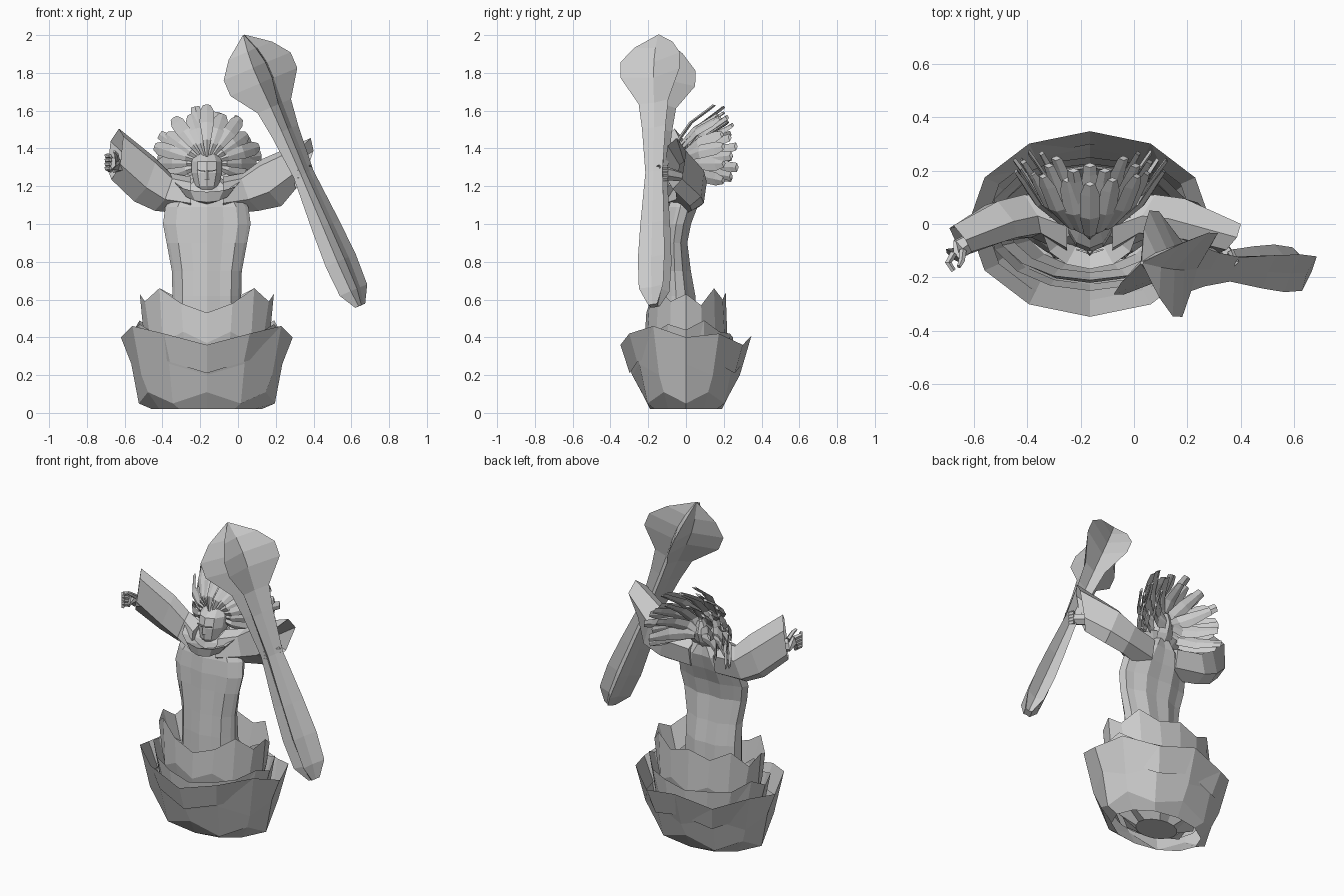
import bpy, bmesh
from math import sin, cos, tan, pi, radians
from mathutils import Vector as V

if "Cube" in bpy.data.objects:
    bpy.data.objects.remove(bpy.data.objects["Cube"])

stone = bpy.data.materials.new("pale grey")
stone.use_nodes = True
GREY = (0.6, 0.6, 0.6, 1)
stone.diffuse_color = GREY
stone.node_tree.nodes["Principled BSDF"].inputs["Base Color"].default_value = GREY
CX = -0.165  # body centre line


def loft(name, rings, cap_start=False, cap_end=False):
    """Skin a list of equal-sized point rings with flat quads."""
    bm = bmesh.new()
    rows = [[bm.verts.new(p) for p in ring] for ring in rings]
    n = len(rows[0])
    for a, b in zip(rows, rows[1:]):
        for i in range(n):
            j = (i + 1) % n
            bm.faces.new((a[i], a[j], b[j], b[i]))
    if cap_start:
        bm.faces.new(rows[0][::-1])
    if cap_end:
        bm.faces.new(rows[-1])
    bmesh.ops.recalc_face_normals(bm, faces=bm.faces)
    me = bpy.data.meshes.new(name)
    bm.to_mesh(me)
    bm.free()
    me.materials.append(stone)
    ob = bpy.data.objects.new(name, me)
    bpy.context.collection.objects.link(ob)
    return ob


def oval(z, hx, front, back, n=16):
    """Horizontal ring starting at the front, with its own front and back y."""
    mid, hy = (front + back) / 2, (back - front) / 2
    return [V((CX + hx * sin(2 * pi * i / n), mid - hy * cos(2 * pi * i / n), z)) for i in range(n)]


# Petal tiers of the base: rim heights run from the front round to the back, mirrored
def petal_tier(name, profile, rim, rx, ry, inner, cap):
    rim = rim + rim[-2:0:-1]
    n = len(rim)
    rings = [oval(z, hx, -hy, hy, n) for z, hx, hy in profile]
    top = oval(0, rx, -ry, ry, n)
    lip = oval(0, rx * inner, -ry * inner, ry * inner, n)
    for i, z in enumerate(rim):
        top[i].z = z
        lip[i].z = z - 0.15
    # faceted wobble on the middle rings
    for k, ring in enumerate(rings[1:]):
        for i, p in enumerate(ring):
            p.z += 0.03 * (-1) ** (i + k)
    return loft(name, rings + [top, lip], cap_start=cap)


petal_tier("outer_petals", [(0.02, .29, .19), (0.08, .36, .235), (0.23, .40, .285)],
           [.36, .42, .46, .40, .42, .36, .41], .455, .347, .86, False)
petal_tier("middle_petals", [(0.1, .27, .2), (0.25, .33, .24)],
           [.36, .39, .42, .47, .44, .49, .43, .42, .40], .385, .25, .9, False)
petal_tier("inner_petals", [(0.03, .13, .1), (0.1, .24, .16), (0.4, .33, .22)],
           [.53, .58, .66, .59, .63, .57, .66, .60, .64], .355, .21, .86, True)

# Torso with ribbed gown
body = [(.25, .19, -.16, .06), (.62, .182, -.15, .045), (.75, .185, -.14, .02), (.9, .213, -.13, 0),
        (1.0, .232, -.125, .02), (1.09, .22, -.115, .055), (1.18, .16, -.09, .08), (1.24, .08, -.05, .07)]
loft("torso", [[V((p.x, p.y + (.012 if i % 2 else 0), p.z)) for i, p in enumerate(oval(*s))]
               for s in body], True, True)

# Pointed bowl collar, low at the front
collar = []
for hx, front, back, rise in [(.06, -.11, .04, -.01), (.125, -.155, .06, 0),
                              (.175, -.168, .09, .055), (.08, -.07, .06, .02)]:
    ring = oval(0, hx, front, back, 12)
    for i, p in enumerate(ring):
        p.z = 1.17 - 0.055 * cos(2 * pi * i / 12) + rise
    collar.append(ring)
loft("collar", collar)


# Sleeves: six-sided sections, centre / half width / half height
def sleeve(name, sections):
    rings = []
    for c, w, h in sections:
        c, w, h = V(c), V(w), V(h)
        rings.append([c + h, c + w + h * .5, c + w * .8 - h * .6,
                      c - h, c - w - h * .4, c - w * .8 + h * .7])
    return loft(name, rings, cap_start=True)


sleeve("right_sleeve", [((-.25, -.01, 1.15), (0, .1, 0), (0, 0, .1)),
                        ((-.40, .03, 1.17), (-.03, .08, 0), (.04, 0, .1)),
                        ((-.50, .01, 1.24), (-.035, .075, 0), (.05, 0, .12)),
                        ((-.65, -.06, 1.37), (-.035, .055, 0), (.02, 0, .135)),
                        ((-.56, -.02, 1.31), (-.02, .03, 0), (.02, 0, .06))])
sleeve("left_sleeve", [((-.08, -.01, 1.15), (0, .1, 0), (0, 0, .1)),
                       ((.07, .03, 1.17), (.03, .08, 0), (-.04, 0, .1)),
                       ((.18, .02, 1.22), (.035, .075, 0), (-.05, 0, .125)),
                       ((.345, -.06, 1.32), (.035, .055, 0), (.04, .01, .135)),
                       ((.25, -.01, 1.27), (.02, .03, 0), (0, 0, .06))])


def limb(name, pts, radii, sides=6):
    """Tube through a few points with a radius at each."""
    pts = [V(p) for p in pts]
    rings = []
    for k, p in enumerate(pts):
        d = (pts[min(k + 1, len(pts) - 1)] - pts[max(k - 1, 0)]).normalized()
        a = d.orthogonal().normalized()
        b = d.cross(a)
        rings.append([p + radii[k] * (a * cos(2 * pi * i / sides) + b * sin(2 * pi * i / sides))
                      for i in range(sides)])
    return loft(name, rings, True, True)


# Hands: cupped right hand, left fist round the club
limb("right_hand", [(-.58, -.04, 1.3), (-.65, -.09, 1.31), (-.675, -.12, 1.32)], [.025, .04, .04])
limb("left_hand", [(.27, -.02, 1.25), (.32, -.09, 1.265), (.345, -.12, 1.27)], [.025, .035, .035])
for i in range(4):
    z = 1.285 + i * .022
    limb(f"right_finger_{i + 1}", [(-.675, -.11, z), (-.695, -.145, z + .01),
                                   (-.675, -.175, z + .01)], [.014, .013, .01], 5)
    z = 1.24 + i * .02
    limb(f"left_finger_{i + 1}", [(.36, -.10, z), (.38, -.14, z), (.35, -.185, z),
                                  (.31, -.185, z)], [.013, .013, .013, .009], 5)
limb("right_thumb", [(-.64, -.1, 1.34), (-.645, -.14, 1.37), (-.655, -.16, 1.385)], [.014, .012, .008], 5)

# Head, with brows and nose
head = [(1.17, .035, -.08, .0), (1.2, .065, -.1, .05), (1.27, .085, -.105, .1),
        (1.33, .085, -.09, .12), (1.4, .05, .0, .1)]
loft("head", [oval(*s, 10) for s in head], True, True)
loft("neck", [oval(1.12, .06, -.06, .06, 8), oval(1.22, .05, -.05, .05, 8)], True, True)
loft("nose", [oval(1.235, .014, -.12, -.09, 4), oval(1.285, .008, -.112, -.09, 4)], True, True)
for side, label in ((-1, "right"), (1, "left")):
    limb(label + "_brow", [(CX + side * .01, -.106, 1.28), (CX + side * .05, -.095, 1.285)],
         [.006, .004], 4)


# Headdress: broad front feathers join into a dome, narrow blades fan out behind
def feather(name, angle, length, y_tip, y_bulge, half_width):
    out = V((sin(angle), 0, cos(angle)))
    side = V((cos(angle), 0, -sin(angle)))
    base = V((CX, 0, 1.32))
    rings = []
    for t, bend in ((.12, 0), (.4, .05), (.7, .38), (.9, .8), (1, 1)):
        c = base + out * length * t + V((0, y_bulge + (y_tip - y_bulge) * bend, 0))
        w = side * half_width(t)
        thick = V((0, .009, 0)) - out * .003
        rings.append([c + w, c - thick, c - w, c + thick])
    return loft(name, rings, True, True)


layers = [("front", 13, 108, .31, -.05, .15), ("middle", 10, 105, .31, .0, .19),
          ("back", 7, 95, .25, .06, .22)]
for label, count, spread, length, bulge, tip in layers:
    step = radians(2 * spread / (count - 1))

    def broad(t):
        return length * tan(step / 2) * (t * 1.1 if t < .8 else .75 if t < 1 else .4)

    def blade(t):
        return .02 + .022 * sin(pi * min(t, .95))

    for i in range(count):
        a = radians(-spread) + step * i
        back = .05 * abs(sin(a))
        feather(f"{label}_feather_{i + 1}", a, length - .03 * (i % 2) - .02 * abs(sin(a)),
                tip + back, bulge + back, broad if label == "front" else blade)

# Flanged club: four-ridged star section along a slanted axis
top, foot = V((.03, -.145, 2.0)), V((.65, -.17, .56))
axis = (foot - top).normalized()
u = V((0, 1, 0)).cross(axis).normalized()
v = axis.cross(u).normalized()
if v.y < 0:
    v = -v
ridges = [-31, 22, 76, 112, 149, 202, 256, 292]  # ridge and valley directions in turn
club = []
for s, r, valley in [(0, .006, 1), (.09, .13, .32), (.18, .2, .3), (.27, .2, .3), (.41, .1, .5),
                     (.55, .08, .55), (.8, .058, .65), (1.1, .08, .55), (1.3, .09, .55),
                     (1.47, .082, .5), (1.56, .03, .7)]:
    ring = []
    for i, deg in enumerate(ridges):
        q = r * (valley if i % 2 else 1.12 if i % 4 == 0 else 1.02)
        ring.append(top + axis * s + u * q * cos(radians(deg)) + v * q * sin(radians(deg)))
    club.append(ring)
loft("club", club, True, True)
